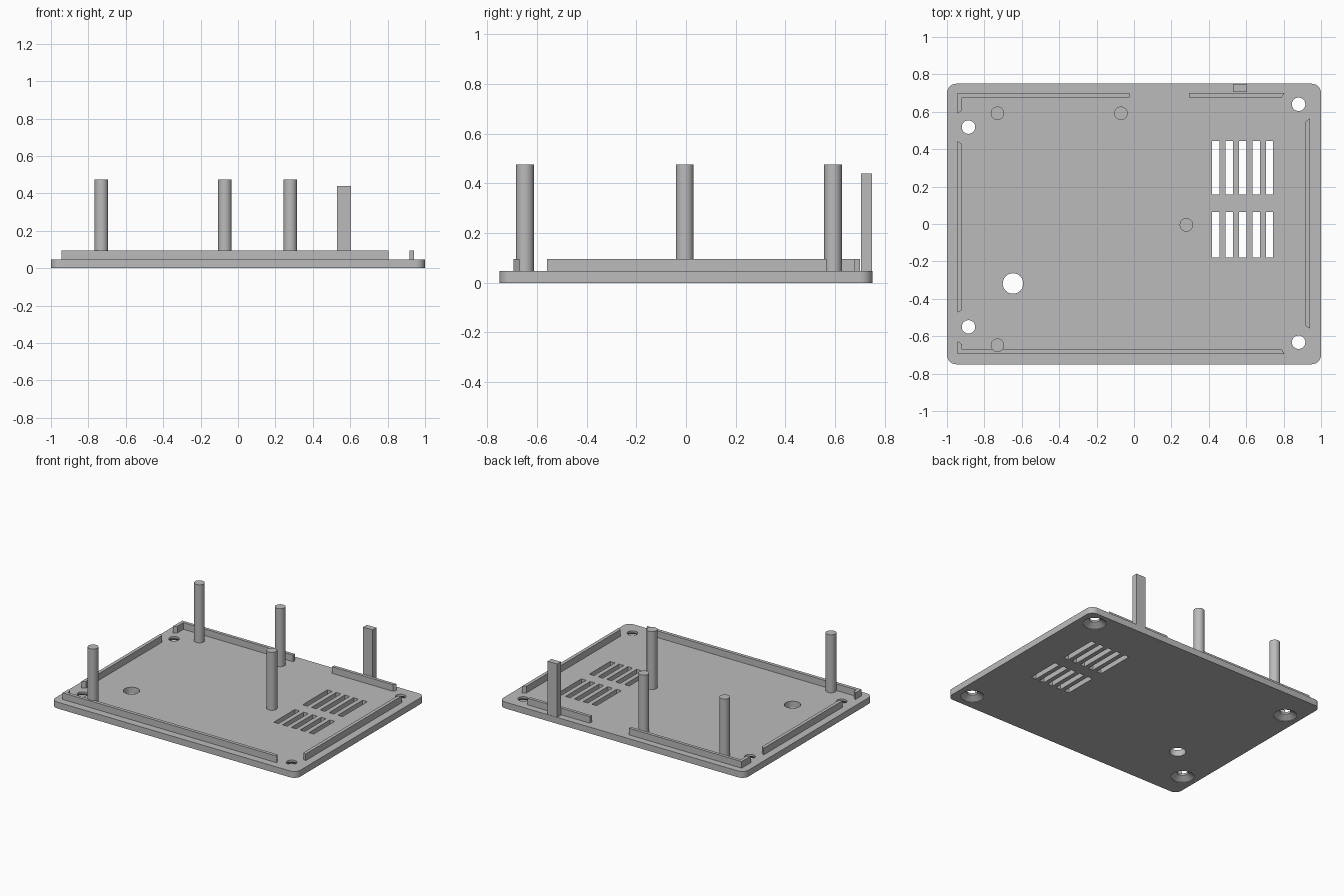
import bpy, bmesh, math

if "Cube" in bpy.data.objects:
    bpy.data.objects.remove(bpy.data.objects["Cube"])

T = 0.047    # plate thickness
LIP = 0.096  # top of the raised rim
grey = bpy.data.materials.new("grey plastic")
grey.diffuse_color = (0.5, 0.5, 0.5, 1)
grey.use_nodes = True
grey.node_tree.nodes["Principled BSDF"].inputs["Base Color"].default_value = grey.diffuse_color


def make(name, bm):
    bmesh.ops.recalc_face_normals(bm, faces=bm.faces)
    me = bpy.data.meshes.new(name)
    bm.to_mesh(me)
    bm.free()
    me.materials.append(grey)
    ob = bpy.data.objects.new(name, me)
    bpy.context.collection.objects.link(ob)
    return ob


def prism(bm, pts, z0, z1):
    lo = [bm.verts.new((x, y, z0)) for x, y in pts]
    hi = [bm.verts.new((x, y, z1)) for x, y in pts]
    bm.faces.new(lo[::-1])
    bm.faces.new(hi)
    n = len(pts)
    for i in range(n):
        j = (i + 1) % n
        bm.faces.new((lo[i], lo[j], hi[j], hi[i]))


def rect(x0, x1, y0, y1):
    return [(x0, y0), (x1, y0), (x1, y1), (x0, y1)]


def lathe(bm, cx, cy, profile, n=32):
    rings = [[bm.verts.new((cx + r * math.cos(2 * math.pi * i / n),
                            cy + r * math.sin(2 * math.pi * i / n), z))
              for i in range(n)] for r, z in profile]
    bm.faces.new(rings[0][::-1])
    bm.faces.new(rings[-1])
    for a, b in zip(rings, rings[1:]):
        for i in range(n):
            j = (i + 1) % n
            bm.faces.new((a[i], a[j], b[j], b[i]))


def smooth(ob):
    bpy.ops.object.select_all(action='DESELECT')
    ob.select_set(True)
    bpy.context.view_layer.objects.active = ob
    bpy.ops.object.shade_smooth_by_angle(angle=math.radians(30))


# Base plate with rounded corners
R = 0.05
outline = []
for k, (sx, sy) in enumerate([(1, 1), (-1, 1), (-1, -1), (1, -1)]):
    for i in range(9):
        a = math.pi / 2 * (k + i / 8)
        outline.append((sx * (1 - R) + R * math.cos(a), sy * (0.75 - R) + R * math.sin(a)))
bm = bmesh.new()
prism(bm, outline, 0, T)
plate = make("base_plate", bm)

# Cutters: vent slots, cable hole and countersunk screw holes
bm = bmesh.new()
for i in range(5):
    x = 0.418 + i * 0.0718
    for y0, y1 in [(0.157, 0.445), (-0.18, 0.065)]:
        prism(bm, rect(x, x + 0.039, y0, y1), -0.05, 0.1)
lathe(bm, -0.647, -0.318, [(0.055, -0.05), (0.055, 0.1)])
for x, y in [(-0.885, 0.518), (0.88, 0.64), (0.88, -0.632), (-0.885, -0.55)]:
    lathe(bm, x, y, [(0.078, -0.05), (0.078, 0.004), (0.036, 0.032), (0.036, 0.1)])
cutter = make("hole_cutter", bm)
cutter.hide_render = True
cutter.hide_set(True)
mod = plate.modifiers.new("holes", 'BOOLEAN')
mod.operation, mod.solver, mod.object = 'DIFFERENCE', 'EXACT', cutter
bpy.context.view_layer.objects.active = plate
plate.select_set(True)
bpy.ops.object.modifier_apply(modifier=mod.name)
bpy.data.objects.remove(cutter)
smooth(plate)

# Raised rim pieces with slanted ends
rims = {
    "rim_back_left": [(-0.945, 0.70), (-0.945, 0.59), (-0.92, 0.607), (-0.92, 0.677),
                      (-0.025, 0.677), (-0.025, 0.70)],
    "rim_back_right": [(0.295, 0.677), (0.79, 0.677), (0.805, 0.70), (0.295, 0.70)],
    "rim_left": [(-0.945, -0.475), (-0.92, -0.46), (-0.92, 0.427), (-0.945, 0.445)],
    "rim_right": [(0.917, -0.545), (0.942, -0.56), (0.942, 0.565), (0.917, 0.548)],
    "rim_front": [(-0.945, -0.695), (0.805, -0.695), (0.79, -0.67), (-0.92, -0.67),
                  (-0.92, -0.643), (-0.945, -0.625)],
}
for name, pts in rims.items():
    bm = bmesh.new()
    prism(bm, pts, T, LIP)
    make(name, bm)

# Round support posts
for i, (x, y) in enumerate([(-0.73, 0.592), (-0.07, 0.592), (0.28, -0.005), (-0.73, -0.648)]):
    bm = bmesh.new()
    lathe(bm, x, y, [(0.036, T), (0.036, 0.475)])
    smooth(make(f"support_post_{i + 1}", bm))

# Upright tab at the back edge
bm = bmesh.new()
prism(bm, rect(0.528, 0.605, 0.705, 0.748), T, 0.44)
make("back_tab", bm)
